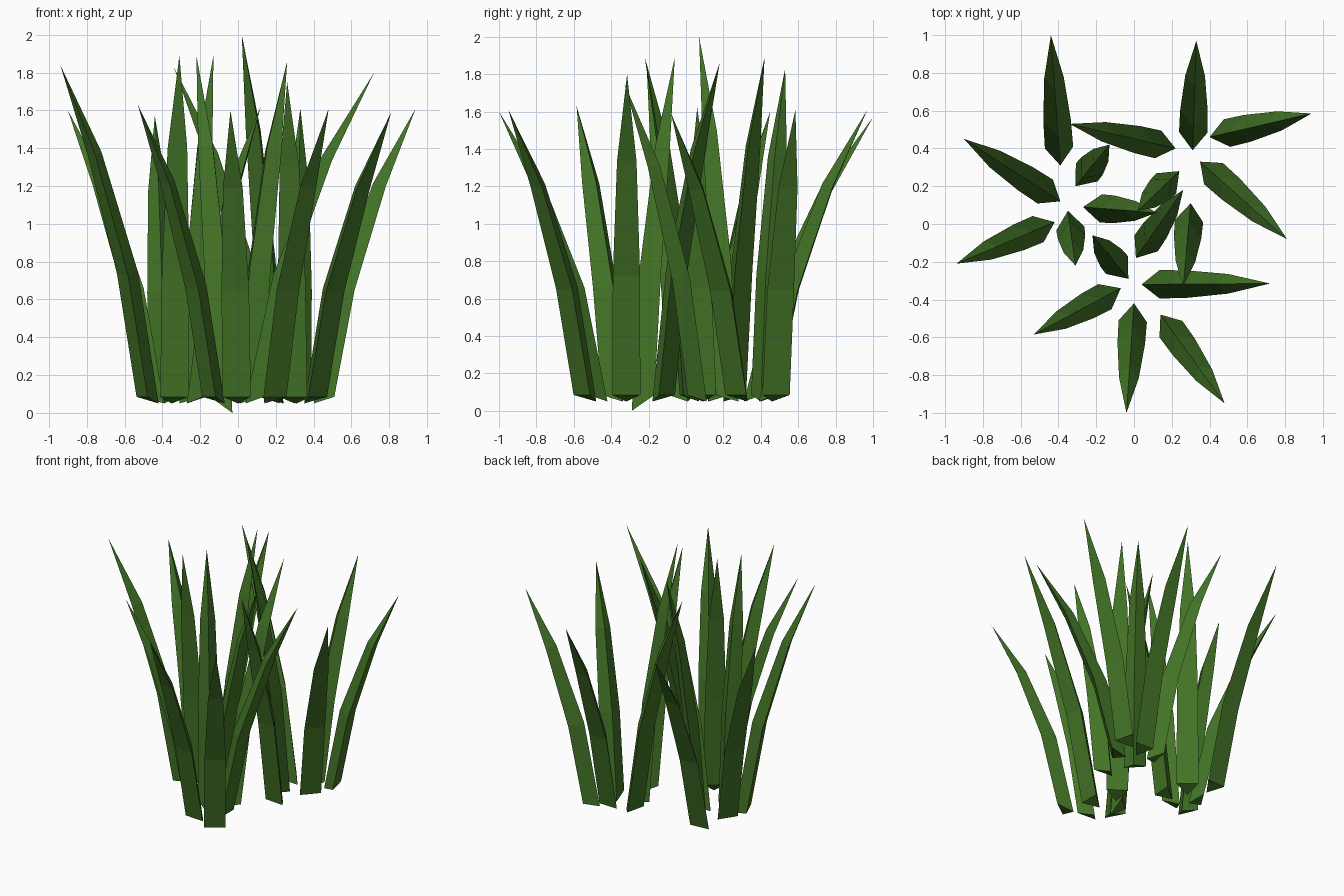
import bpy, bmesh
from mathutils import Vector

if "Cube" in bpy.data.objects:
    bpy.data.objects.remove(bpy.data.objects["Cube"])

green = bpy.data.materials.new("leaf green")
green.diffuse_color = (0.056, 0.175, 0.020, 1)
green.use_nodes = True
green.node_tree.nodes["Principled BSDF"].inputs["Base Color"].default_value = green.diffuse_color

# Blade stations: height fraction, outward fraction, half width, ridge depth
STATIONS = [(0.0, 0.0, 0.075, 0.095), (0.37, 0.24, 0.073, 0.088), (0.73, 0.62, 0.052, 0.058)]
BASE_Z = 0.085


def add_blade(bm, rx, ry, tx, ty, tz, ridge_z=0.05):
    """Triangular blade: flat outer side, ridge on the inner side, pointed tip."""
    ridge, tip = Vector((rx, ry, 0)), Vector((tx, ty, 0))
    out = (tip - ridge).normalized()
    side = Vector((-out.y, out.x, 0))
    foot = ridge + out * STATIONS[0][3]
    rings = []
    for i, (h, f, w, d) in enumerate(STATIONS):
        c = foot.lerp(tip, f)
        c.z = BASE_Z + (tz - BASE_Z) * h
        r = c - out * d
        r.z = ridge_z if i == 0 else c.z + 0.015
        rings.append([bm.verts.new(p) for p in (c + side * w, r, c - side * w)])
    top = bm.verts.new((tx, ty, tz))
    bm.faces.new(rings[0])
    for a, b in zip(rings, rings[1:]):
        for k in range(3):
            n = (k + 1) % 3
            bm.faces.new((a[k], a[n], b[n], b[k]))
    for k in range(3):
        bm.faces.new((rings[-1][k], rings[-1][(k + 1) % 3], top))


# Each blade: base ridge x, y, then tip x, y, z
tufts = {
    "left_tuft": [
        (-0.39, 0.31, -0.44, 1.00, 1.57), (-0.39, 0.12, -0.90, 0.45, 1.60),
        (-0.42, 0.01, -0.94, -0.21, 1.84), (-0.35, 0.07, -0.31, -0.22, 1.89),
        (-0.27, 0.09, 0.12, 0.06, 1.62), (-0.31, 0.20, -0.13, 0.42, 1.89)],
    "right_tuft": [
        (0.31, 0.39, 0.33, 0.97, 1.61), (0.40, 0.46, 0.94, 0.585, 1.61),
        (0.35, 0.33, 0.81, -0.08, 1.59), (0.30, 0.11, 0.26, -0.33, 1.75),
        (0.24, 0.28, 0.02, 0.07, 2.00), (0.22, 0.40, -0.34, 0.53, 1.83)],
    "front_tuft": [
        (-0.07, -0.34, -0.53, -0.585, 1.63), (0.00, -0.42, -0.04, -1.00, 1.60),
        (0.14, -0.48, 0.48, -0.95, 1.61), (0.04, -0.32, 0.72, -0.315, 1.80),
        (0.01, -0.18, 0.26, 0.18, 1.86), (-0.03, -0.29, -0.22, -0.06, 1.89, 0.0)],
}

for name, blades in tufts.items():
    bm = bmesh.new()
    for b in blades:
        add_blade(bm, *b)
    bmesh.ops.recalc_face_normals(bm, faces=bm.faces)
    mesh = bpy.data.meshes.new(name)
    bm.to_mesh(mesh)
    bm.free()
    mesh.materials.append(green)
    bpy.context.collection.objects.link(bpy.data.objects.new(name, mesh))
